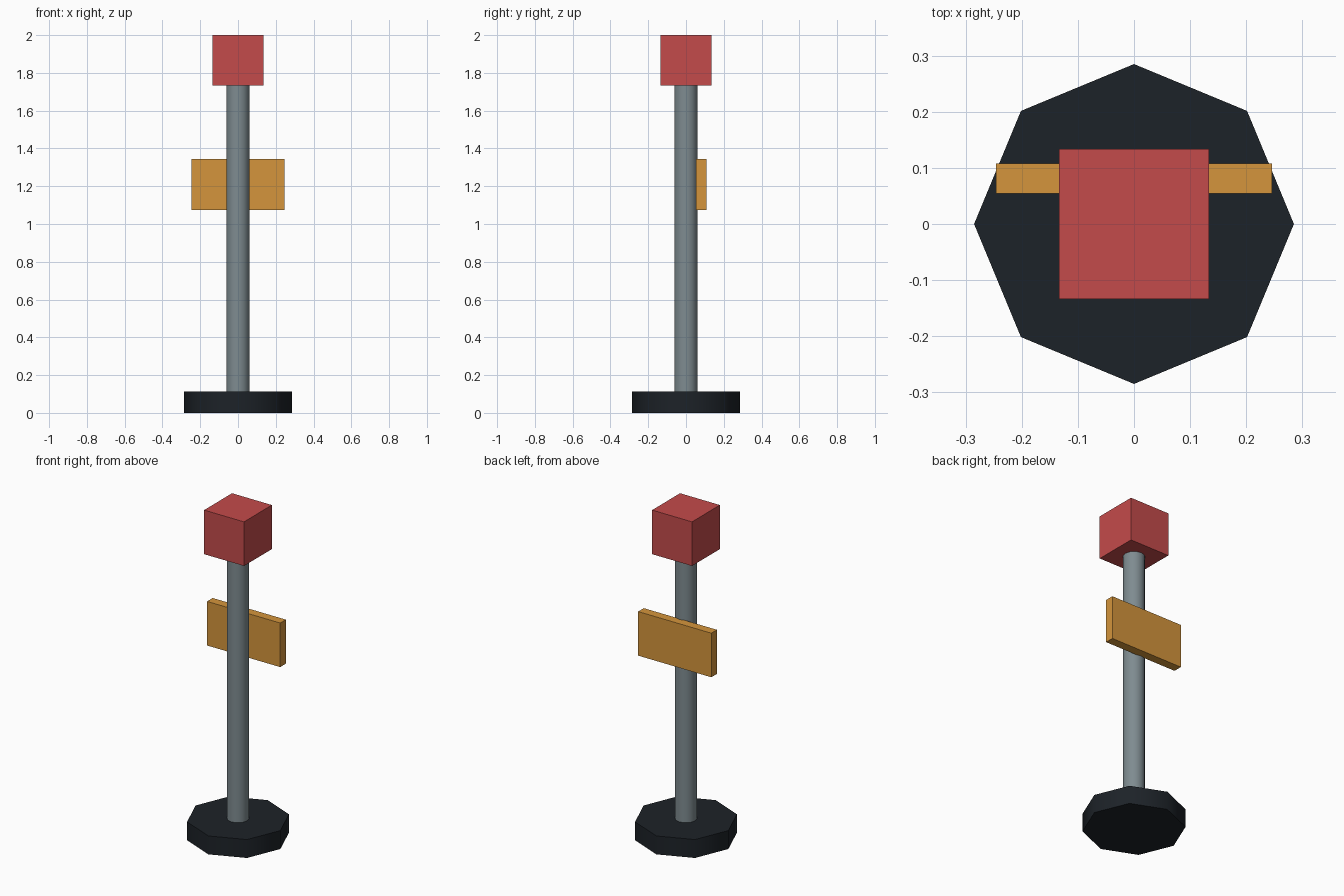
import bpy
import math

if "Cube" in bpy.data.objects:
    bpy.data.objects.remove(bpy.data.objects["Cube"])


def material(name, color):
    mat = bpy.data.materials.new(name)
    mat.diffuse_color = (*color, 1)
    mat.use_nodes = True
    mat.node_tree.nodes["Principled BSDF"].inputs["Base Color"].default_value = mat.diffuse_color
    return mat


def box(name, size, center, mat):
    bpy.ops.mesh.primitive_cube_add(size=1, location=center)
    ob = bpy.context.object
    ob.name = name
    ob.scale = size
    bpy.ops.object.transform_apply(location=False, rotation=False, scale=True)
    ob.data.materials.append(mat)
    return ob


def column(name, sides, radius, z0, z1, mat):
    bpy.ops.mesh.primitive_cylinder_add(vertices=sides, radius=radius, depth=z1 - z0,
                                        location=(0, 0, (z0 + z1) / 2))
    ob = bpy.context.object
    ob.name = name
    ob.data.materials.append(mat)
    # Smooth round the sides, keep the rims sharp
    bpy.ops.object.shade_smooth_by_angle(angle=math.radians(50))
    return ob


dark = material("dark", (0.012, 0.016, 0.021))
steel = material("steel", (0.21, 0.26, 0.28))
red = material("red", (0.55, 0.07, 0.07))
amber = material("amber", (0.66, 0.30, 0.045))

# Octagonal foot and the pole standing on it
column("base", 8, 0.285, 0, 0.112, dark)
column("pole", 12, 0.062, 0.10, 1.74, steel)

# Sign board on the rear of the pole
box("sign_board", (0.492, 0.054, 0.268), (0, 0.081, 1.209), amber)

# Cube on top
box("top_box", (0.268, 0.268, 0.268), (0, 0, 1.866), red)
